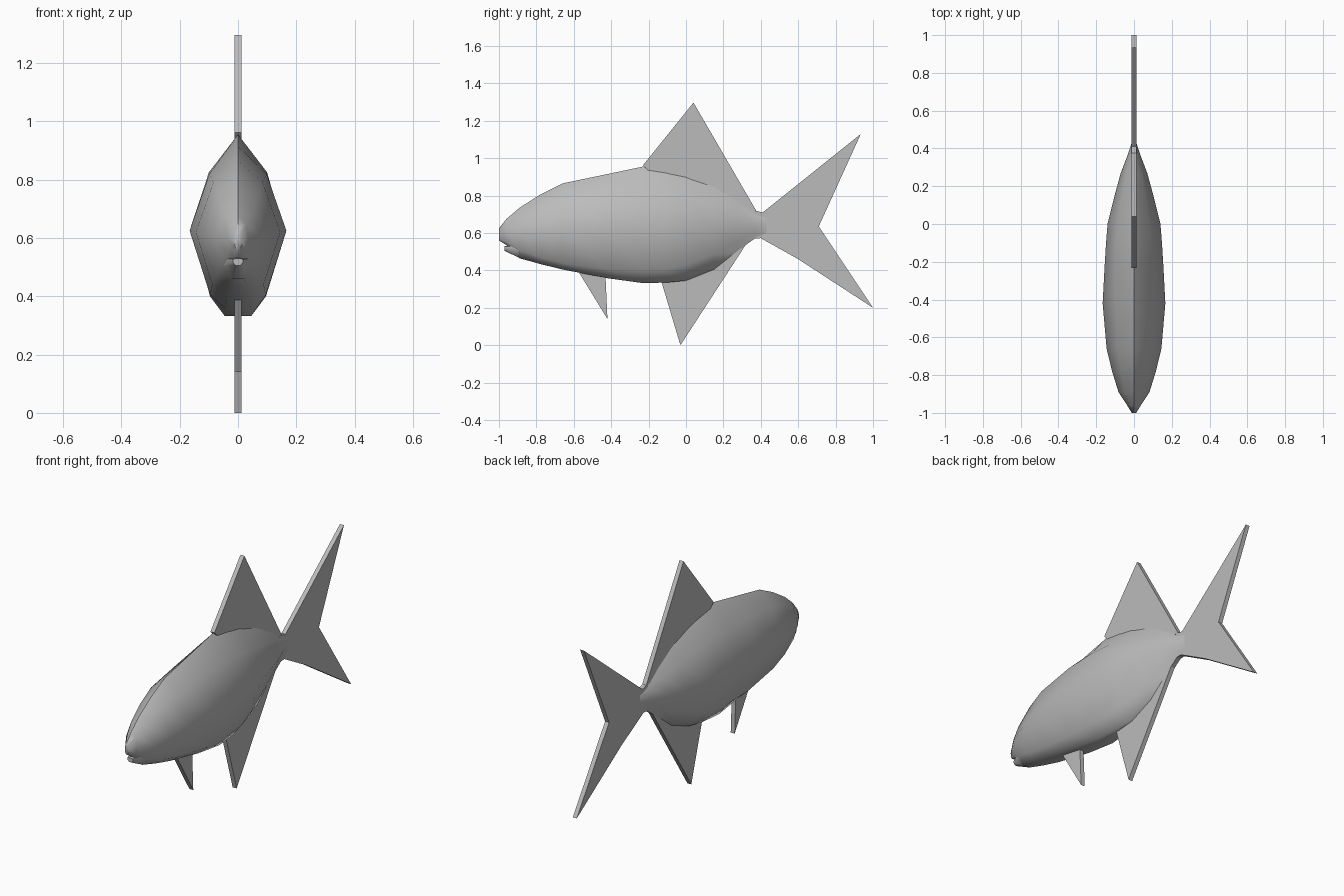
import bpy, bmesh, math

cube = bpy.data.objects.get("Cube")
if cube:
    bpy.data.objects.remove(cube, do_unlink=True)

grey = bpy.data.materials.new("plain grey")
grey.use_nodes = True
colour = (0.5, 0.5, 0.5, 1)
grey.diffuse_color = colour
grey.node_tree.nodes["Principled BSDF"].inputs["Base Color"].default_value = colour

FIN = 0.0125  # half thickness of every fin


def finish(name, bm, angle):
    bmesh.ops.remove_doubles(bm, verts=bm.verts, dist=0.0005)
    bmesh.ops.recalc_face_normals(bm, faces=bm.faces)
    mesh = bpy.data.meshes.new(name)
    bm.to_mesh(mesh)
    bm.free()
    mesh.materials.append(grey)
    ob = bpy.data.objects.new(name, mesh)
    bpy.context.collection.objects.link(ob)
    bpy.ops.object.select_all(action='DESELECT')
    ob.select_set(True)
    bpy.context.view_layer.objects.active = ob
    bpy.ops.object.shade_smooth_by_angle(angle=math.radians(angle))
    return ob


def loft(name, sections):
    """Skin mirrored sections: y, ridge z, then (x, z) pairs down one flank."""
    bm = bmesh.new()
    rings = []
    for y, top, *flank in sections:
        pts = [(0, top)] + flank + [(-x, z) for x, z in reversed(flank)]
        rings.append([bm.verts.new((x, y, z)) for x, z in pts])
    n = len(rings[0])
    for a, b in zip(rings, rings[1:]):
        for i in range(n):
            j = (i + 1) % n
            bm.faces.new((a[i], a[j], b[j], b[i]))
    bm.faces.new(rings[0])
    bm.faces.new(rings[-1])
    return finish(name, bm, 60)


def fin(name, outline):
    """Flat plate from a (y, z) outline."""
    bm = bmesh.new()
    face = bm.faces.new([bm.verts.new((-FIN, y, z)) for y, z in outline])
    ext = bmesh.ops.extrude_face_region(bm, geom=[face])["geom"]
    moved = [v for v in ext if isinstance(v, bmesh.types.BMVert)]
    bmesh.ops.translate(bm, verts=moved, vec=(2 * FIN, 0, 0))
    return finish(name, bm, 40)


# Body: ridge, shoulder, widest point, lower flank, belly
loft("body", [
    (-1.00, 0.625, (0.008, 0.61), (0.012, 0.59), (0.010, 0.57), (0.004, 0.56)),
    (-0.96, 0.675, (0.026, 0.65), (0.036, 0.60), (0.030, 0.555), (0.010, 0.535)),
    (-0.89, 0.735, (0.050, 0.69), (0.082, 0.60), (0.055, 0.51), (0.020, 0.465)),
    (-0.78, 0.805, (0.068, 0.75), (0.116, 0.61), (0.075, 0.47), (0.030, 0.434)),
    (-0.66, 0.865, (0.085, 0.79), (0.145, 0.62), (0.088, 0.44), (0.038, 0.405)),
    (-0.42, 0.915, (0.098, 0.82), (0.166, 0.625), (0.096, 0.405), (0.045, 0.358)),
    (-0.23, 0.955, (0.100, 0.825), (0.156, 0.625), (0.096, 0.400), (0.045, 0.332)),
    (-0.10, 0.935, (0.095, 0.82), (0.148, 0.63), (0.090, 0.405), (0.035, 0.335)),
    (0.00, 0.915, (0.085, 0.80), (0.140, 0.63), (0.075, 0.43), (0.018, 0.345)),
    (0.15, 0.865, (0.062, 0.765), (0.103, 0.635), (0.050, 0.49), (FIN, 0.405)),
    (0.27, 0.795, (0.040, 0.73), (0.070, 0.64), (0.034, 0.55), (FIN, 0.500)),
    (0.37, 0.720, (0.018, 0.69), (0.032, 0.645), (0.018, 0.60), (FIN, 0.572)),
    (0.43, 0.700, (FIN, 0.68), (FIN, 0.645), (FIN, 0.60), (0.008, 0.58)),
])

# Small jutting jaw below the mouth notch
loft("lower_jaw", [
    (-0.97, 0.530, (0.016, 0.528), (0.018, 0.518), (0.008, 0.505)),
    (-0.88, 0.540, (0.056, 0.530), (0.055, 0.505), (0.019, 0.461)),
])

# Fins, with bases tucked into the body
fin("dorsal_fin", [(-0.23, 0.962), (0.04, 1.297), (0.375, 0.72),
                   (0.30, 0.70), (-0.15, 0.88)])
fin("anal_fin", [(-0.13, 0.335), (-0.03, 0.0), (0.34, 0.568),
                 (0.30, 0.62), (-0.08, 0.45)])
fin("pelvic_fin", [(-0.57, 0.385), (-0.42, 0.14), (-0.43, 0.36),
                   (-0.43, 0.43), (-0.54, 0.44)])
fin("tail_fin", [(0.36, 0.72), (0.41, 0.71), (0.935, 1.13), (0.71, 0.635),
                 (1.0, 0.20), (0.60, 0.46), (0.40, 0.572), (0.35, 0.57)])
